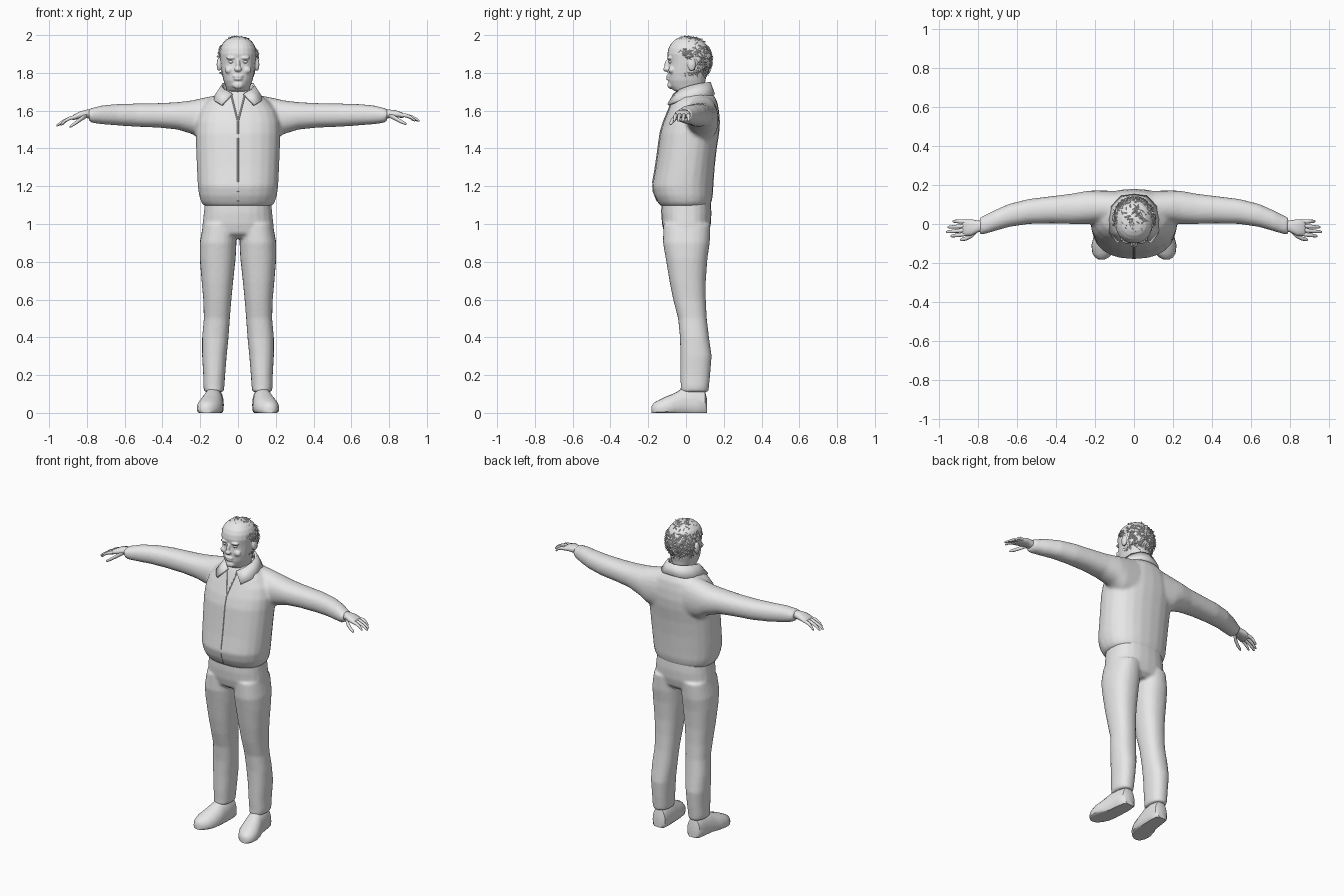
import bpy, bmesh, math, random
from mathutils import Vector

if "Cube" in bpy.data.objects:
    bpy.data.objects.remove(bpy.data.objects["Cube"])

random.seed(4)
grey = bpy.data.materials.new("plain grey")
grey.diffuse_color = (0.8, 0.8, 0.8, 1)
grey.use_nodes = True
grey.node_tree.nodes["Principled BSDF"].inputs["Base Color"].default_value = grey.diffuse_color


def make(name, bm, voxel=0, smooth=4, angle=40):
    """Turn a bmesh into a shaded object, optionally fused into one skin."""
    bmesh.ops.recalc_face_normals(bm, faces=bm.faces)
    me = bpy.data.meshes.new(name)
    bm.to_mesh(me)
    bm.free()
    me.materials.append(grey)
    ob = bpy.data.objects.new(name, me)
    bpy.context.collection.objects.link(ob)
    bpy.context.view_layer.objects.active = ob
    ob.select_set(True)
    bpy.ops.object.shade_smooth_by_angle(angle=math.radians(angle))
    ob.select_set(False)
    if voxel:
        m = ob.modifiers.new("fuse", 'REMESH')
        m.mode, m.voxel_size, m.use_smooth_shade = 'VOXEL', voxel, True
        s = ob.modifiers.new("soften", 'SMOOTH')
        s.factor, s.iterations = 0.5, smooth
    return ob


def loft(bm, rings):
    """Skin a list of closed rings and cap both ends."""
    vs = [[bm.verts.new(p) for p in r] for r in rings]
    n = len(vs[0])
    for a, b in zip(vs, vs[1:]):
        for i in range(n):
            bm.faces.new((a[i], a[(i + 1) % n], b[(i + 1) % n], b[i]))
    bm.faces.new(vs[0])
    bm.faces.new(vs[-1][::-1])


def oval(c, u, v, p=2.0, n=24):
    """Superellipse ring about c with half axes u and v."""
    out = []
    for i in range(n):
        a = 2 * math.pi * i / n
        f = lambda t: math.copysign(abs(t) ** (2 / p), t)
        out.append(Vector(c) + Vector(u) * f(math.cos(a)) + Vector(v) * f(math.sin(a)))
    return out


def level(z, x0, x1, y0, y1, p=2.2):
    """Horizontal ring from its extents."""
    return oval(((x0 + x1) / 2, (y0 + y1) / 2, z), ((x1 - x0) / 2, 0, 0), (0, (y1 - y0) / 2, 0), p)


def tube(bm, pts, s=1, n=10):
    """Round limb through (x, y, z, radius) points, mostly along x."""
    loft(bm, [oval((s * x, y, z), (0, r, 0), (0, 0, r), 2, n) for x, y, z, r in pts])


def ball(bm, c, r):
    res = bmesh.ops.create_uvsphere(bm, u_segments=16, v_segments=10, radius=1)
    for v in res['verts']:
        v.co = Vector(c) + Vector([a * b for a, b in zip(v.co, r)])


# Jacket: trunk and two sleeves fused
trunk = [(1.095, .178, -.135, .125), (1.115, .195, -.15, .135), (1.15, .206, -.168, .142),
         (1.2, .213, -.18, .145), (1.3, .218, -.162, .152), (1.4, .222, -.148, .163),
         (1.48, .224, -.138, .176), (1.54, .222, -.12, .18), (1.6, .205, -.095, .175),
         (1.65, .165, -.075, .165), (1.685, .115, -.06, .145), (1.71, .08, -.045, .12)]
sleeve = [(.1, .0, .17, 1.42, 1.685), (.19, .0, .172, 1.44, 1.667), (.24, .0, .17, 1.475, 1.655),
          (.32, .0, .155, 1.5, 1.645), (.42, .003, .143, 1.51, 1.64), (.54, .0, .128, 1.515, 1.638),
          (.64, -.015, .103, 1.522, 1.635), (.72, -.038, .068, 1.528, 1.628), (.77, -.053, .042, 1.535, 1.615),
          (.79, -.053, .035, 1.545, 1.61)]
bm = bmesh.new()
loft(bm, [level(z, -x, x, y0, y1, 2.3) for z, x, y0, y1 in trunk])
for s in (-1, 1):
    loft(bm, [oval((s * x, (a + b) / 2, (c + d) / 2), (0, (b - a) / 2, 0), (0, 0, (d - c) / 2), 2.2)
              for x, a, b, c, d in sleeve])
make("jacket", bm, .01, 5)

# Zip: thin strip down the belly with two slanted lapel seams above
def front_y(z):
    for a, b in zip(trunk, trunk[1:]):
        if a[0] <= z <= b[0]:
            return a[2] + (b[2] - a[2]) * (z - a[0]) / (b[0] - a[0])
    return trunk[-1][2]

bm = bmesh.new()
for x0, z0, x1, z1 in ((0, 1.12, 0, 1.54), (0, 1.54, -.035, 1.68), (0, 1.54, .035, 1.68)):
    rings = []
    for i in range(9):
        t = i / 8
        x, z = x0 + (x1 - x0) * t, z0 + (z1 - z0) * t
        rings.append(oval((x, front_y(z), z), (.004, 0, 0), (0, .004, 0), 2, 6))
    loft(bm, rings)
make("zip", bm)

# Collar: folded band, high at the nape, ending in two front points
top = [(0, .125, 1.75), (.045, .112, 1.748), (.077, .07, 1.742), (.085, .02, 1.73), (.068, -.03, 1.71), (.03, -.062, 1.688)]
low = [(0, .148, 1.685), (.065, .14, 1.682), (.115, .09, 1.672), (.13, .02, 1.66), (.122, -.045, 1.65), (.085, -.095, 1.63)]
bm = bmesh.new()
for s in (-1, 1):
    a = [bm.verts.new((s * x, y, z)) for x, y, z in top]
    b = [bm.verts.new((s * x, y, z)) for x, y, z in low]
    for i in range(5):
        bm.faces.new((a[i], a[i + 1], b[i + 1], b[i]))
bmesh.ops.remove_doubles(bm, verts=bm.verts, dist=.0005)
m = make("collar", bm).modifiers.new("thickness", 'SOLIDIFY')
m.thickness, m.offset = .012, 0

# Trousers: hips and two legs fused
leg = [(1.0, .01, .185, -.12, .13), (.9, .008, .203, -.122, .126), (.82, .012, .203, -.108, .114), (.7, .025, .193, -.088, .105),
       (.6, .035, .184, -.068, .105), (.5, .043, .181, -.042, .11), (.4, .05, .19, -.032, .122),
       (.3, .06, .19, -.03, .136), (.2, .068, .184, -.03, .128), (.14, .072, .184, -.028, .122), (.11, .076, .178, -.03, .118)]
bm = bmesh.new()
loft(bm, [level(z, -x, x, a, b, 2.4) for z, x, a, b in
          ((.925, .17, -.08, .09), (.95, .19, -.115, .12), (1.0, .188, -.127, .132), (1.06, .181, -.132, .135), (1.13, .174, -.13, .13))])
for s in (-1, 1):
    loft(bm, [level(z, min(s * a, s * b), max(s * a, s * b), c, d, 2.3) for z, a, b, c, d in leg])
make("trousers", bm, .009, 4)

# Shoes: flat soled, turned slightly outwards
shoe = [(.112, .125, .03, .07), (.1, .125, .045, .12), (.05, .127, .052, .14), (-.02, .133, .056, .13), (-.06, .142, .064, .105),
        (-.11, .152, .066, .085), (-.15, .16, .053, .065), (-.172, .165, .034, .052), (-.182, .166, .015, .035)]
for s, side in ((-1, "left"), (1, "right")):
    bm = bmesh.new()
    rings = []
    for y, x, w, h in shoe:
        r = oval((s * x, y, h * .3), (w, 0, 0), (0, 0, h * .7), 2.1, 20)
        rings.append([Vector((p.x, p.y, max(p.z, 0))) for p in r])
    loft(bm, rings)
    make(side + "_shoe", bm)

# Hands: palm, four spread fingers and a lowered thumb
for s, side, tilt in ((-1, "left", .22), (1, "right", .06)):
    bm = bmesh.new()
    loft(bm, [oval((s * x, y, z), (0, w, 0), (0, 0, h), 2.4, 14) for x, y, z, w, h in
              ((.76, -.008, 1.58, .03, .026), (.8, -.012, 1.583, .03, .023),
               (.835, -.018, 1.585, .042, .02), (.87, -.02, 1.58, .042, .014), (.88, -.02, 1.578, .035, .008))])
    for y0, y1, x1 in ((-.051, -.062, .94), (-.03, -.04, .962), (-.009, -.016, .955), (.012, .014, .93)):
        tube(bm, [(.86, y0, 1.58, .01), (.89, y0 * .6 + y1 * .4, 1.58, .0105),
                  ((.89 + x1) / 2, y0 * .3 + y1 * .7, 1.572, .009), (x1 - .006, y1, 1.558, .007), (x1, y1, 1.556, .003)], s)
    tube(bm, [(.8, -.03, 1.575, .012), (.83, -.058, 1.563, .013), (.86, -.074, 1.548, .011), (.885, -.08, 1.537, .008), (.892, -.081, 1.535, .003)], s)
    for v in bm.verts:
        v.co.z -= max(abs(v.co.x) - .8, 0) * tilt
    make(side + "_hand", bm, angle=60)

# Head: skull, neck, nose, brow, lips, chin and ears fused
bm = bmesh.new()
loft(bm, [level(z, -x, x, a, b, 2.2) for z, x, a, b in
          ((1.62, .07, -.03, .1), (1.695, .066, -.04, .1), (1.71, .06, -.07, .098), (1.73, .066, -.086, .1), (1.76, .077, -.094, .103),
           (1.8, .086, -.096, .113), (1.85, .093, -.092, .121), (1.87, .095, -.094, .124), (1.9, .097, -.099, .125), (1.93, .094, -.093, .12),
           (1.955, .083, -.08, .104), (1.975, .064, -.06, .08), (1.987, .04, -.038, .052), (1.993, .012, -.01, .02))])
ball(bm, (0, -.098, 1.838), (.012, .016, .034))
ball(bm, (0, -.104, 1.82), (.02, .017, .014))
ball(bm, (0, -.095, 1.782), (.028, .011, .007))
ball(bm, (0, -.094, 1.768), (.024, .011, .008))
ball(bm, (0, -.082, 1.735), (.03, .017, .02))
for s in (-1, 1):
    ball(bm, (s * .036, -.087, 1.879), (.028, .014, .009))
    ball(bm, (s * .045, -.075, 1.815), (.026, .018, .02))
    ball(bm, (s * .101, .03, 1.845), (.012, .022, .036))
make("head", bm, .0045, 3)

# Eyes
bm = bmesh.new()
for s in (-1, 1):
    ball(bm, (s * .036, -.081, 1.858), (.015, .011, .008))
make("eyes", bm)

# Hair: close cap round the back and sides, with loose strands and a top tuft
C, R = Vector((0, .018, 1.87)), Vector((.104, .116, .122))

def hairy(d):
    side = d.y > -.2 - .45 * max(d.z, 0) and -.72 < d.z < .62 and abs(d.x) + d.y > .45
    ear = abs(d.x) > .85 and d.z < .1 and d.y < .35
    return side and not ear

bm = bmesh.new()
bmesh.ops.create_icosphere(bm, subdivisions=4, radius=1)
bmesh.ops.delete(bm, geom=[f for f in bm.faces if not hairy(f.calc_center_median().normalized())], context='FACES')
for v in bm.verts:
    v.co = C + v.co * R * random.uniform(.985, 1.03)
make("hair_cap", bm)

bm = bmesh.new()
count = 0
while count < 420:
    d = Vector([random.gauss(0, 1) for _ in range(3)]).normalized()
    tuft = d.z > .8 and d.y > -.5
    if not (hairy(d) or (tuft and random.random() < .7)):
        continue
    count += 1
    root = C + d * R * (1.0 if not tuft else .98)
    drift = Vector((random.uniform(-.6, .6), random.uniform(0, .7), random.uniform(-1, .3)))
    if tuft:
        drift = Vector((random.uniform(-1, 1), random.uniform(-.6, .8), 0))
    flow = (drift - d * drift.dot(d)).normalized()
    tip = root + flow * random.uniform(.018, .034) + d * random.uniform(.002, .013)
    tip.z = min(tip.z, 2.0)
    wide = flow.cross(d) * .006
    q = [bm.verts.new(p) for p in (root - wide, root + wide, root + d * .006 + flow * .006, tip)]
    for i, j, k in ((0, 1, 3), (1, 2, 3), (2, 0, 3), (0, 2, 1)):
        bm.faces.new((q[i], q[j], q[k]))
make("hair_strands", bm)
